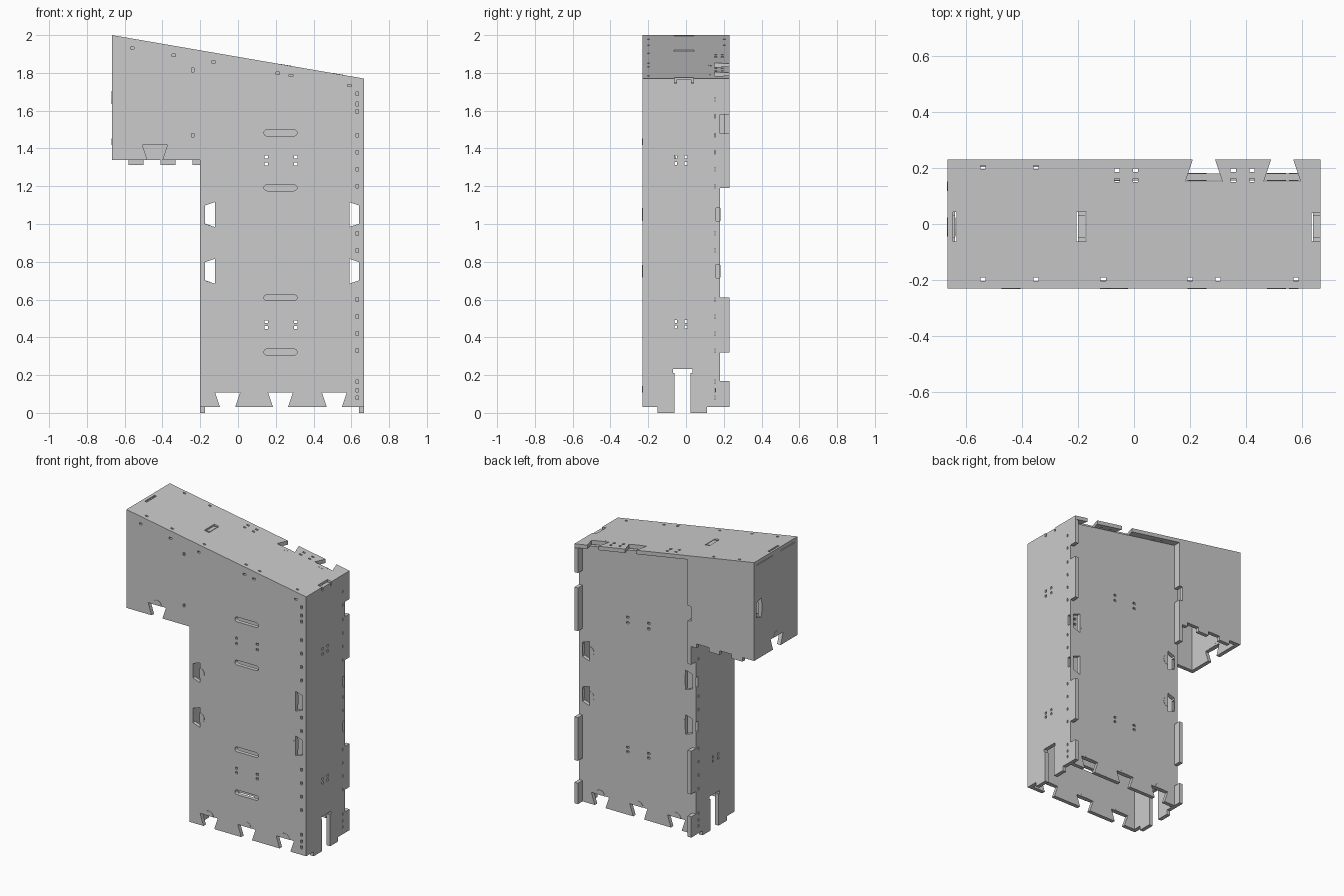
import bpy, bmesh, math

if "Cube" in bpy.data.objects:
    bpy.data.objects.remove(bpy.data.objects["Cube"])

T = 0.026                      # sheet thickness
SLOPE = 0.23 / 1.334


def roof(x):
    return 2.0 - SLOPE * (x + 0.667)


def panel(name, loops, place, w0=0.0, w1=T):
    """Flat sheet cut from closed loops (outline first, then holes)."""
    cu = bpy.data.curves.new(name, 'CURVE')
    cu.dimensions, cu.fill_mode, cu.extrude = '2D', 'BOTH', 0.5
    for loop in loops:
        sp = cu.splines.new('POLY')
        sp.points.add(len(loop) - 1)
        for p, (u, v) in zip(sp.points, loop):
            p.co = (u, v, 0, 1)
        sp.use_cyclic_u = True
    tmp = bpy.data.objects.new(name + "_tmp", cu)
    bpy.context.collection.objects.link(tmp)
    dg = bpy.context.evaluated_depsgraph_get()
    me = bpy.data.meshes.new_from_object(tmp.evaluated_get(dg))
    bpy.data.objects.remove(tmp)
    bpy.data.curves.remove(cu)
    bm = bmesh.new()
    bm.from_mesh(me)
    for v in bm.verts:
        v.co = place(v.co.x, v.co.y, w0 + (v.co.z + 0.5) * (w1 - w0))
    bmesh.ops.remove_doubles(bm, verts=bm.verts, dist=1e-5)
    bmesh.ops.recalc_face_normals(bm, faces=bm.faces)
    for f in bm.faces:
        f.smooth = False
    bm.to_mesh(me)
    bm.free()
    me.name = name
    me.materials.clear()
    ob = bpy.data.objects.new(name, me)
    bpy.context.collection.objects.link(ob)
    return ob


def rect(u, v, w=0.012, h=0.02):
    return [(u - w/2, v - h/2), (u + w/2, v - h/2), (u + w/2, v + h/2), (u - w/2, v + h/2)]


def stadium(u, v, length, r):
    a = length/2 - r
    return ([(u + a + r*math.cos(t), v + r*math.sin(t)) for t in [math.pi*(i/8 - .5) for i in range(9)]] +
            [(u - a - r*math.cos(t), v - r*math.sin(t)) for t in [math.pi*(i/8 - .5) for i in range(9)]])


def notch(u, v, du, dv, depth=0.078):
    """Dovetail cut in an edge running along (du, dv), material on the left."""
    return [(u + du*a - dv*b, v + dv*a + du*b)
            for a, b in ((-.04, 0), (-.066, depth), (.066, depth), (.04, 0))]


def half_disc(u, v, du, dv, depth=0.078, r=0.034):
    return [(u + du*r*math.cos(t) - dv*(depth + r*math.sin(t)),
             v + dv*r*math.cos(t) + du*(depth + r*math.sin(t)))
            for t in [math.pi*i/12 for i in range(13)]]


def at_y(y):
    return lambda u, v, w: (u, y + w, v)


def at_x(x):
    return lambda u, v, w: (x + w, u, v)


def on_roof(u, v, w):
    return (u, v, roof(u) - T + w)


L, M, R = -0.667, -0.2, 0.667       # overhang end, inner wall, right end
BASE = [(-.055, .03, 1, 0), (.225, .03, 1, 0), (.51, .03, 1, 0)]
RIGHT = [(R, .75, 0, 1), (R, 1.05, 0, 1)]
LEFT = [(M, 1.05, 0, -1), (M, .75, 0, -1)]
OVER = [(-.44, 1.34, 1, 0)]
COLUMN = [.08, .12, .165, .33, .42, .51, .6, .86, .95, 1.2, 1.29, 1.38, 1.47]


def cuts(items):
    return [p for n in items for p in notch(*n)]


# Screw hole clusters shared by the front and back sheets
clusters = [rect(x, z, .018, .014) for x in (.15, .305) for z in (.452, .482, 1.318, 1.355)]
columns = [rect(x, z) for x in (-.18, .632) for z in COLUMN]

# Front sheet, L shaped with sloping top
outline = ([(M, .03)] + cuts(BASE) + [(R, .03)] + cuts(RIGHT) +
           [(R, roof(R) - T), (L, roof(L) - T), (L, 1.34)] + cuts(OVER) + [(M, 1.34)] + cuts(LEFT))
holes = clusters + columns
holes += [stadium(.225, z, .175, .016) for z in (.322, .61, 1.192, 1.482)]
holes += [rect(.632, z) for z in (1.595, 1.635, 1.69)]
holes += [rect(x, z) for x in (-.24, -.18) for z in (1.815,)] + [rect(-.24, 1.47)]
holes += [rect(-.65, z) for z in (1.43, 1.49, 1.57, 1.75, 1.82, 1.88)]
holes += [rect(x, roof(x) - .05, .02, .012) for x in (-.56, -.34, -.13, .21, .28, .59)]
panel("front_sheet", [outline] + holes, at_y(-.23))
panel("front_finger_discs", [half_disc(*n) for n in BASE + RIGHT + LEFT + OVER],
      at_y(-.23), -.002, T + .002)

# Recessed back sheet of the main body
e = .002
outline = ([(M + e, .03)] + cuts(BASE) + [(R - e, .03)] + cuts(RIGHT) +
           [(R - e, roof(R) - T), (M + e, roof(M) - T)] + cuts(LEFT))
outline = [(min(max(u, M + e), R - e), v) for u, v in outline]
panel("back_sheet", [outline] + clusters, at_y(.155))
panel("back_finger_discs", [half_disc(*n) for n in BASE + RIGHT + LEFT],
      at_y(.155), -.002, T + .002)


# Tall side walls with cable slot at the foot and stepped rear flange
def side_wall(name, x, top_x):
    top = roof(top_x) - T
    prof = [(-.23, .03), (-.15, .03), (-.15, 0), (-.06, 0), (-.06, .21), (-.07, .21),
            (-.07, .232), (.035, .232), (.035, .21), (.025, .21), (.025, 0), (.11, 0),
            (.11, .03), (.23, .03)]
    for a, b in ((.17, .32), (.61, 1.19), (1.48, 1.58)):
        prof += [(.23, a), (.181, a), (.181, b), (.23, b)]
    prof += [(.23, top), (.03, top), (.03, top + T*.8), (-.05, top + T*.8), (-.05, top), (-.23, top)]
    hs = [rect(y, z, .01, .018) for y in (-.214, .155) for z in COLUMN + [1.57, 1.66]]
    hs += [rect(y, z, .014, .016) for y in (-.055, 0) for z in (.455, .483, 1.32, 1.355)]
    hs += [rect(.168, z, .02, .07) for z in (.75, 1.05)]
    panel(name, [prof] + hs, at_x(x))


side_wall("right_wall", R - T, R)
side_wall("inner_wall", M, M)

# Overhang end wall
bottom, rear = (-.01, 1.34, 1, 0), (.23, 1.67, 0, 1)
top = roof(L + T) - T
outline = ([(-.23, 1.34)] + notch(*bottom) + [(.23, 1.34)] + notch(*rear) +
           [(.23, top), (.03, top), (.03, top + T*.8), (-.05, top + T*.8), (-.05, top), (-.23, top)])
holes = [rect(y, z) for y in (-.214,) for z in (1.43, 1.57, 1.75, 1.87)]
panel("overhang_end", [outline] + holes, at_x(L))
panel("overhang_end_discs", [half_disc(*bottom), half_disc(*rear)], at_x(L), -.002, T + .002)

# Overhang back sheet with tabs along its lower edge
outline = [(L, 1.34)]
for a, b in ((-.58, -.5), (-.41, -.33), (-.24, M)):
    outline += [(a, 1.34), (a, 1.312), (b, 1.312), (b, 1.34)]
outline += [(M, roof(M) - T), (L, roof(L) - T)]
panel("overhang_back", [outline], at_y(.23 - T))

# Sloping top sheet
TOPS = [(.53, .23, -1, 0), (.25, .23, -1, 0)]
outline = ([(L, -.23), (R, -.23), (R, -.06), (.635, -.06), (.635, .04), (R, .04), (R, .23)] +
           cuts(TOPS) + [(L, .23)])
holes = [rect(x, -.198, .018, .012) for x in (-.54, -.35, -.11, .2, .3, .58)]
holes += [rect(x, .203, .018, .012) for x in (-.54, -.35)]
holes += [rect(x, y, .018, .012) for x in (-.06, .005, .355, .422) for y in (.157, .192)]
holes += [rect(-.188, -.01, .036, .105), rect(-.641, -.01, .014, .105)]
panel("top_sheet", [outline] + holes, on_roof)
panel("top_finger_discs", [half_disc(*n) for n in TOPS], on_roof, -.002, T + .001)
